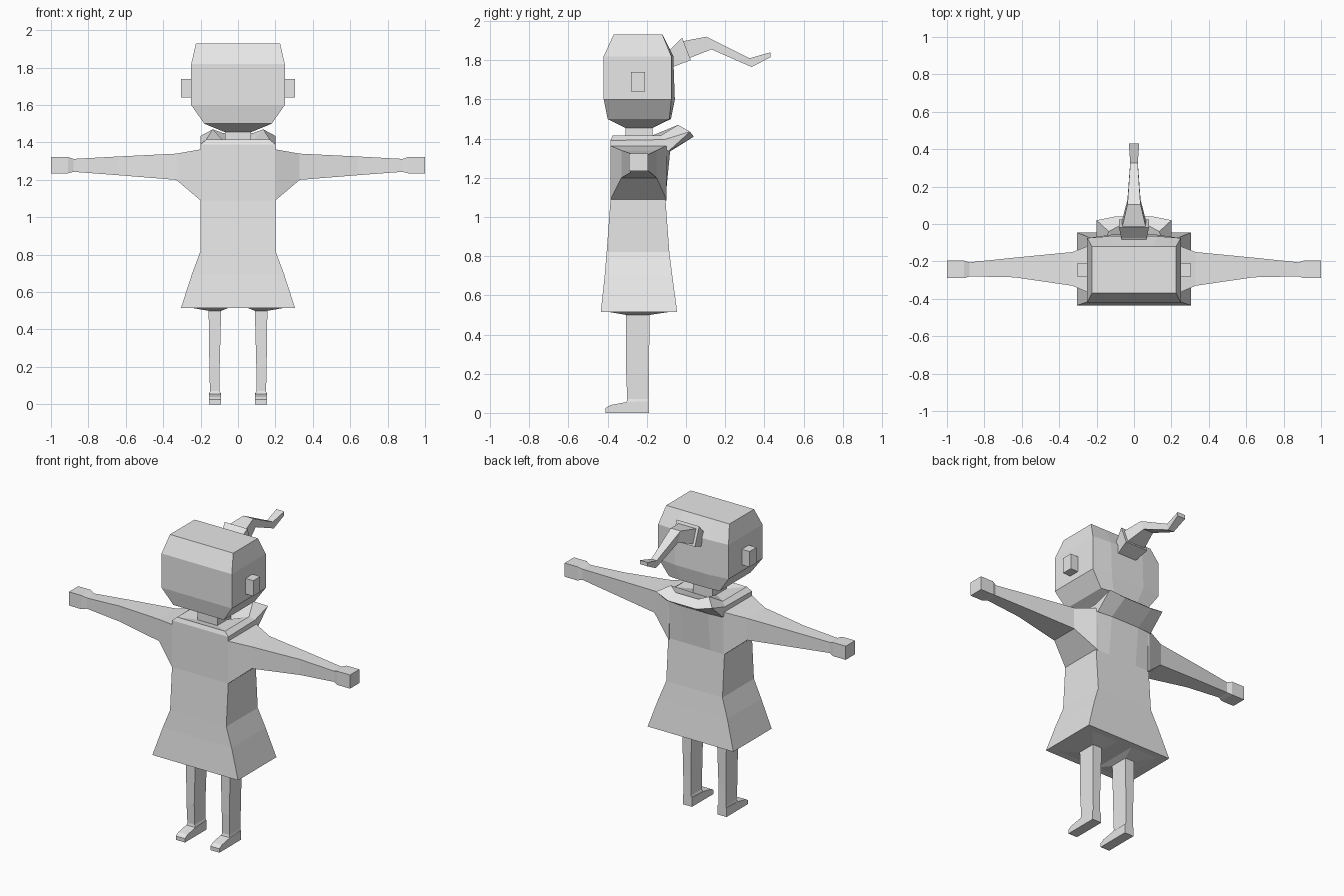
import bpy, bmesh

grey = bpy.data.materials.new("light grey")
grey.diffuse_color = (0.8, 0.8, 0.8, 1)


def loft(name, rings, mirror=False, caps=(True, True)):
    """Skin a list of equal-length rings into one flat-shaded object."""
    bm = bmesh.new()
    vs = [[bm.verts.new(p) for p in r] for r in rings]
    n = len(vs[0])
    for a, b in zip(vs, vs[1:]):
        for i in range(n):
            j = (i + 1) % n
            bm.faces.new((a[i], a[j], b[j], b[i]))
    if caps[0]:
        bm.faces.new(vs[0][::-1])
    if caps[1]:
        bm.faces.new(vs[-1])
    bmesh.ops.recalc_face_normals(bm, faces=bm.faces)
    me = bpy.data.meshes.new(name)
    bm.to_mesh(me)
    bm.free()
    me.materials.append(grey)
    ob = bpy.data.objects.new(name, me)
    bpy.context.collection.objects.link(ob)
    if mirror:
        ob.modifiers.new("mirror", 'MIRROR')
    return ob


def flat(x0, x1, y0, y1, z):
    """Horizontal rectangle."""
    return [(x0, y0, z), (x1, y0, z), (x1, y1, z), (x0, y1, z)]


def upright(x, y0, y1, z0, z1):
    """Rectangle facing along x."""
    return [(x, y0, z0), (x, y1, z0), (x, y1, z1), (x, y0, z1)]


def body(w, y0, y1, z, inner, bulge):
    """Horizontal rectangle whose back side bulges in the middle."""
    return [(-w, y0, z), (w, y0, z), (w, y1, z),
            (inner, y1 + bulge, z), (-inner, y1 + bulge, z), (-w, y1, z)]


def both(pts):
    """Symmetric ring from its right half, listed front to back."""
    return pts + [(-x, y, z) for x, y, z in reversed(pts)]


# head: narrow chin, straight sides, bevelled crown
loft("head", [
    body(0.07, -0.31, -0.17, 1.455, 0.04, 0),
    body(0.18, -0.40, -0.085, 1.50, 0.09, 0.008),
    body(0.25, -0.42, -0.075, 1.60, 0.12, 0.018),
    body(0.25, -0.42, -0.075, 1.82, 0.12, 0.01),
    body(0.225, -0.37, -0.12, 1.93, 0.11, 0)])
loft("ear", [upright(x, -0.28, -0.21, 1.64, 1.74) for x in (0.24, 0.305)], True)
loft("neck", [flat(-0.07, 0.07, -0.31, -0.17, z) for z in (1.38, 1.46)])

# dress: flared skirt and straight bodice
loft("dress", [
    body(0.305, -0.435, -0.045, 0.515, 0.1, 0),
    body(0.245, -0.415, -0.07, 0.70, 0.1, 0),
    body(0.20, -0.405, -0.085, 0.82, 0.1, 0),
    body(0.20, -0.385, -0.105, 1.09, 0.1, 0),
    body(0.20, -0.385, -0.10, 1.345, 0.1, 0.02),
    body(0.20, -0.385, -0.10, 1.365, 0.1, 0.015)])

# collar: low band in front, flap standing out behind
loft("collar", [
    both([(0.20, -0.385, 1.36), (0.20, -0.11, 1.35), (0.20, -0.09, 1.335), (0.10, -0.08, 1.335)]),
    both([(0.20, -0.385, 1.39), (0.20, -0.11, 1.395), (0.20, 0.02, 1.435), (0.10, 0.04, 1.41)]),
    both([(0.17, -0.375, 1.415), (0.17, -0.13, 1.415), (0.135, -0.04, 1.47), (0.08, -0.01, 1.45)]),
    both([(0.07, -0.31, 1.40), (0.07, -0.21, 1.40), (0.07, -0.17, 1.39), (0.04, -0.17, 1.39)]),
], caps=(False, False))

# arm with wide sleeve root and blocky hand
loft("arm", [
    upright(0.19, -0.385, -0.10, 1.085, 1.365),
    upright(0.20, -0.385, -0.10, 1.09, 1.363),
    upright(0.33, -0.33, -0.15, 1.20, 1.34),
    upright(0.64, -0.285, -0.18, 1.225, 1.325),
    upright(0.88, -0.28, -0.205, 1.243, 1.312),
    upright(0.91, -0.29, -0.195, 1.235, 1.323),
    upright(1.0, -0.29, -0.195, 1.235, 1.323)], True)

# leg, widening where it meets the underside of the skirt
loft("leg", [
    flat(0.09, 0.155, -0.305, -0.19, 0.05),
    flat(0.098, 0.15, -0.30, -0.19, 0.07),
    flat(0.098, 0.153, -0.305, -0.19, 0.20),
    flat(0.09, 0.157, -0.305, -0.185, 0.50),
    flat(0.05, 0.25, -0.40, -0.08, 0.516)], True)

# foot: side outline swept across its width
foot = [(-0.19, 0), (-0.41, 0), (-0.41, 0.025), (-0.385, 0.04), (-0.305, 0.055), (-0.19, 0.06)]
loft("foot", [[(x, y, z) for y, z in foot] for x in (0.09, 0.155)], True)

# ponytail: (half width, upper y, upper z, lower y, lower z)
def strand(w, yu, zu, yl, zl):
    return [(-w, yu, zu), (w, yu, zu), (w, yl, zl), (-w, yl, zl)]


loft("hair_tie", [strand(0.065, -0.10, 1.845, -0.085, 1.76),
                  strand(0.068, -0.075, 1.86, -0.055, 1.77),
                  strand(0.08, -0.02, 1.915, 0.025, 1.80)])
loft("ponytail", [strand(0.065, -0.025, 1.895, 0.015, 1.81),
                  strand(0.035, 0.105, 1.92, 0.13, 1.855),
                  strand(0.02, 0.325, 1.81, 0.335, 1.765),
                  strand(0.028, 0.43, 1.84, 0.43, 1.815)])
